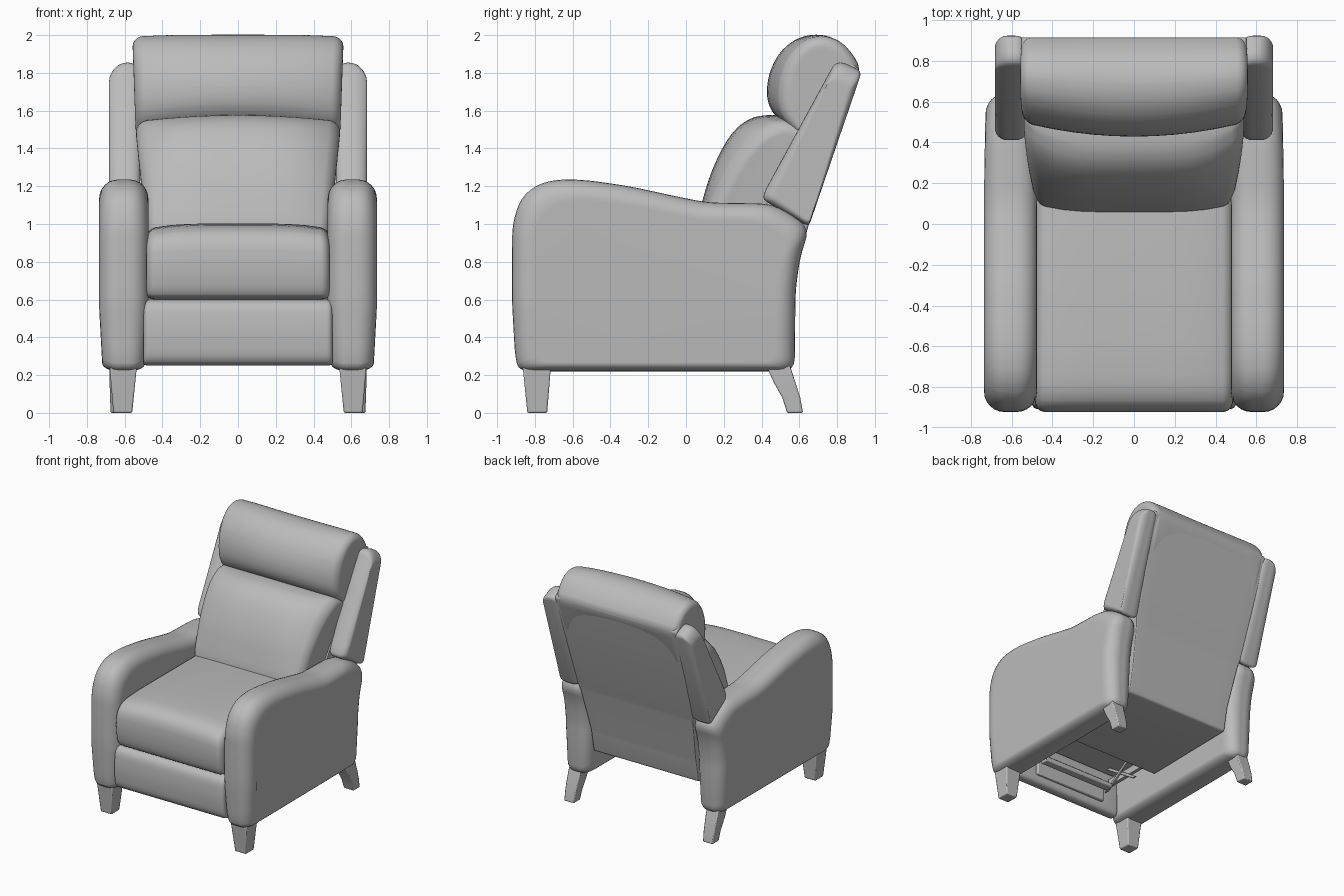
import bpy, bmesh, math
from mathutils import Vector

if "Cube" in bpy.data.objects:
    bpy.data.objects.remove(bpy.data.objects["Cube"])

grey = bpy.data.materials.new("grey upholstery")
grey.diffuse_color = (0.5, 0.5, 0.5, 1)
grey.use_nodes = True
grey.node_tree.nodes["Principled BSDF"].inputs["Base Color"].default_value = grey.diffuse_color


def finish(bm, name, mirror=False, angle=40):
    bmesh.ops.recalc_face_normals(bm, faces=bm.faces)
    me = bpy.data.meshes.new(name)
    bm.to_mesh(me)
    bm.free()
    me.materials.append(grey)
    ob = bpy.data.objects.new(name, me)
    bpy.context.collection.objects.link(ob)
    bpy.ops.object.select_all(action='DESELECT')
    ob.select_set(True)
    bpy.context.view_layer.objects.active = ob
    bpy.ops.object.shade_smooth_by_angle(angle=math.radians(angle))
    if mirror:
        ob.modifiers.new("mirror", 'MIRROR')
    return ob


def ramp(v, a, b):
    return min(1, max(0, (v - a) / (b - a)))


def rounded(points, radius, n=5):
    """Closed (y, z) outline with every corner rounded."""
    out = []
    for i, p in enumerate(points):
        c = Vector(p)
        ends = []
        for q in (points[i - 1], points[(i + 1) % len(points)]):
            e = Vector(q) - c
            ends.append(c + e.normalized() * min(radius, e.length * 0.48))
        a, b = ends
        for k in range(n):
            t = k / (n - 1)
            out.append(a * (1 - t) ** 2 + c * 2 * t * (1 - t) + b * t * t)
    return out


def cushion(name, points, x0, x1, edge, corner=0.1, deform=None, mirror=False):
    """Side outline swept from x0 to x1, with softly rounded ends."""
    outline = rounded(points, corner)
    ys, zs = [p.x for p in outline], [p.y for p in outline]
    cy, hy = (min(ys) + max(ys)) / 2, (max(ys) - min(ys)) / 2
    cz = min(zs) + 0.3 * (max(zs) - min(zs))
    hz = max(zs) - cz
    arc = [(edge * (1 - math.cos(a)), edge * (1 - math.sin(a)))
           for a in [math.pi / 2 * k / 6 for k in range(7)]]
    arc.insert(0, (0, edge + 0.015))
    mid = [(x0 + edge + (x1 - x0 - 2 * edge) * k / 10, 0) for k in range(1, 10)]
    stations = [(x0 + x, d) for x, d in arc] + mid + [(x1 - x, d) for x, d in reversed(arc)]
    bm = bmesh.new()
    rings = []
    for x, d in stations:
        ring = []
        for p in outline:
            co = (x, cy + (p.x - cy) * (1 - d / hy), cz + (p.y - cz) * (1 - d / hz))
            ring.append(bm.verts.new(deform(*co) if deform else co))
        rings.append(ring)
    n = len(outline)
    for r, s in zip(rings, rings[1:]):
        for i in range(n):
            bm.faces.new((r[i], r[(i + 1) % n], s[(i + 1) % n], s[i]))
    bm.faces.new(rings[0])
    bm.faces.new(rings[-1])
    return finish(bm, name, mirror)


def stack(name, sections, mirror=False, bevel=0.008):
    """Box-like solid through rectangles (z, x0, x1, y0, y1)."""
    bm = bmesh.new()
    rings = [[bm.verts.new((x, y, z)) for x, y in ((a, c), (b, c), (b, d), (a, d))]
             for z, a, b, c, d in sections]
    for r, s in zip(rings, rings[1:]):
        for i in range(4):
            bm.faces.new((r[i], r[(i + 1) % 4], s[(i + 1) % 4], s[i]))
    bm.faces.new(rings[0])
    bm.faces.new(rings[-1])
    ob = finish(bm, name, mirror, 30)
    mod = ob.modifiers.new("bevel", 'BEVEL')
    mod.width, mod.segments = bevel, 2


# Arms with rolled front and a dip towards the back, slimmer at the foot
def arm_shape(x, y, z):
    slim = 1 - 0.14 * ramp(z, 0.55, 0.22) - 0.06 * ramp(y, 0.2, 0.6)
    return 0.605 + (x - 0.605) * slim, y, z


cushion("arm", [(-0.885, 0.22), (-0.905, 0.3), (-0.922, 0.6), (-0.92, 1.0), (-0.875, 1.14),
                (-0.78, 1.215), (-0.66, 1.238), (-0.52, 1.232), (-0.3, 1.2), (0, 1.135),
                (0.12, 1.113), (0.44, 1.108), (0.55, 1.06), (0.655, 0.975), (0.605, 0.83),
                (0.58, 0.65), (0.575, 0.22)],
        0.475, 0.735, 0.1, 0.07, arm_shape, mirror=True)


# Seat cushion, crowned across its width
def seat_shape(x, y, z):
    return x, y, z - 0.03 * (x / 0.485) ** 4 * ramp(z, 0.7, 1.0)


cushion("seat", [(-0.87, 0.6), (-0.91, 0.65), (-0.925, 0.8), (-0.91, 0.93), (-0.83, 0.99),
                 (-0.65, 1.003), (0.4, 1.0), (0.4, 0.6)],
        -0.485, 0.485, 0.05, 0.08, seat_shape)

# Footrest panel
cushion("footrest", [(-0.86, 0.25), (-0.9, 0.29), (-0.91, 0.43), (-0.9, 0.56),
                     (-0.86, 0.6), (-0.78, 0.6), (-0.78, 0.25)],
        -0.5, 0.5, 0.03, 0.05)


# Base and flat back shell, widening above the arms
def shell_width(x, y, z):
    return x * (1 + 0.16 * ramp(z, 0.85, 1.1)), y, z


cushion("back_shell", [(-0.33, 0.41), (0.515, 0.42), (0.55, 0.6), (0.645, 0.98), (0.92, 1.82),
                       (0.86, 1.86), (0.75, 1.75), (0.35, 0.95), (0.3, 0.65), (-0.33, 0.63)],
        -0.475, 0.475, 0.01, 0.02, shell_width)


# Side wings of the back, rounded down at the outer top
def wing_shape(x, y, z):
    return x, y, z - 0.05 * ramp(x, 0.58, 0.69) ** 2 * ramp(z, 1.6, 1.85)


cushion("wing", [(0.405, 1.13), (0.42, 1.18), (0.785, 1.85), (0.83, 1.857), (0.93, 1.81),
                 (0.65, 0.985)],
        0.52, 0.682, 0.06, 0.03, wing_shape, mirror=True)


# Lower back pillow: narrower below, crowned on top, front swept back at the sides
def lumbar_shape(x, y, z):
    u = abs(x / 0.54)
    t = ramp(z, 0.95, 1.5)
    front = ramp(y, 0.6, 0.15 + 0.2 * t)
    return (x * (0.9 + 0.1 * t), y + (0.04 + 0.1 * t) * u ** 4 * front,
            z - 0.035 * u * u * ramp(z, 1.2, 1.57))


cushion("lumbar_pillow", [(0.06, 0.93), (0.055, 1.0), (0.085, 1.12), (0.13, 1.27), (0.2, 1.42),
                          (0.27, 1.515), (0.35, 1.565), (0.43, 1.578), (0.52, 1.575),
                          (0.68, 1.54), (0.4, 0.93)],
        -0.54, 0.54, 0.06, 0.08, lumbar_shape)


# Head pillow, its front bowed outwards and its lower edge sagging at the sides
def head_shape(x, y, z):
    u = abs(x / 0.56)
    return (x * (1 - 0.07 * (2 - z)), y + 0.07 * u * u * ramp(y, 0.9, 0.5),
            z - 0.05 * u * u * ramp(z, 1.85, 1.55) - 0.012 * u ** 4 * ramp(z, 1.8, 2.0))


cushion("head_pillow", [(0.52, 1.53), (0.455, 1.59), (0.425, 1.67), (0.435, 1.79), (0.49, 1.905),
                        (0.57, 1.975), (0.65, 2.002), (0.73, 2.002), (0.82, 1.965), (0.89, 1.89),
                        (0.925, 1.82), (0.88, 1.71), (0.78, 1.5), (0.6, 1.49)],
        -0.56, 0.56, 0.055, 0.08, head_shape)

# Legs
stack("front_leg", [(0, 0.56, 0.66, -0.84, -0.735), (0.25, 0.535, 0.68, -0.865, -0.715)], True)
stack("back_leg", [(0, 0.585, 0.675, 0.535, 0.62), (0.08, 0.58, 0.677, 0.51, 0.605),
                   (0.16, 0.575, 0.68, 0.465, 0.58), (0.25, 0.57, 0.68, 0.425, 0.55)], True)

# Reclining mechanism under the seat
stack("footrest_board", [(0.31, -0.33, 0.33, -0.785, -0.755), (0.5, -0.33, 0.33, -0.785, -0.755)])
stack("cross_bar", [(0.38, -0.33, 0.33, -0.72, -0.65), (0.42, -0.33, 0.33, -0.72, -0.65)])
stack("side_rail", [(0.46, 0.38, 0.41, -0.76, -0.2), (0.52, 0.38, 0.41, -0.76, -0.2)], True, 0.004)
stack("link_bar", [(0.39, 0.34, 0.355, -0.76, -0.72), (0.6, 0.34, 0.355, -0.45, -0.41)], True, 0.003)
stack("link_bar_crossed", [(0.39, 0.36, 0.375, -0.45, -0.41), (0.6, 0.36, 0.375, -0.76, -0.72)],
      True, 0.003)
